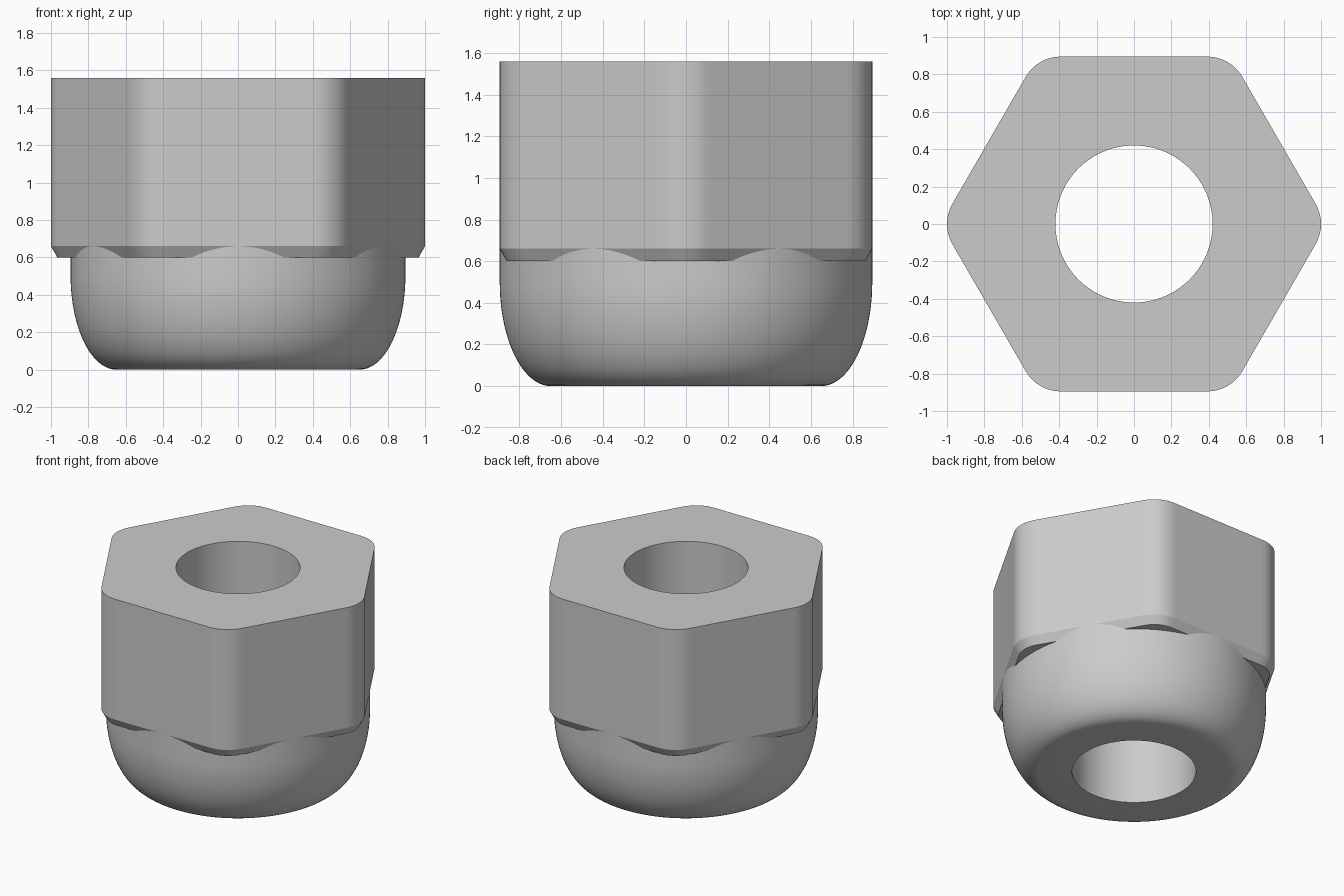
import bpy, bmesh, math

if "Cube" in bpy.data.objects:
    bpy.data.objects.remove(bpy.data.objects["Cube"], do_unlink=True)

SEGMENTS = 240
APOTHEM = 0.895        # half the distance across the flats
FILLET = 0.216         # rounding of the six vertical corners
BORE = 0.42
TOP, SEAT, CHAMFER_TOP = 1.56, 0.60, 0.66
INSET = 0.034          # how far the lower chamfer steps in

steel = bpy.data.materials.new("grey steel")
steel.use_nodes = True
colour = (0.6, 0.6, 0.6, 1)
steel.diffuse_color = colour
steel.node_tree.nodes["Principled BSDF"].inputs["Base Color"].default_value = colour


def circle(radius):
    return lambda angle: radius


def rounded_hexagon(inset):
    """Polar radius of a hexagon with filleted corners, corners on the x axis."""
    apothem, fillet = APOTHEM - inset, FILLET - inset
    centre = (apothem - fillet) / math.cos(math.pi / 6)
    flat_end = (apothem - fillet) * math.tan(math.pi / 6)

    def radius(angle):
        off = abs((angle + math.pi / 6) % (math.pi / 3) - math.pi / 6)
        from_flat = math.pi / 6 - off
        if apothem * math.tan(from_flat) <= flat_end:
            return apothem / math.cos(from_flat)
        return centre * math.cos(off) + math.sqrt(fillet ** 2 - (centre * math.sin(off)) ** 2)
    return radius


def loft(name, sections):
    """Bridge a closed loop of (radius function, height) rings around z."""
    bm = bmesh.new()
    rings = []
    for radius, z in sections:
        ring = []
        for i in range(SEGMENTS):
            a = math.tau * i / SEGMENTS
            ring.append(bm.verts.new((radius(a) * math.cos(a), radius(a) * math.sin(a), z)))
        rings.append(ring)
    for k, low in enumerate(rings):
        high = rings[(k + 1) % len(rings)]
        for i in range(SEGMENTS):
            j = (i + 1) % SEGMENTS
            bm.faces.new((low[i], low[j], high[j], high[i]))
    bmesh.ops.recalc_face_normals(bm, faces=bm.faces)
    mesh = bpy.data.meshes.new(name)
    bm.to_mesh(mesh)
    bm.free()
    mesh.materials.append(steel)
    obj = bpy.data.objects.new(name, mesh)
    bpy.context.collection.objects.link(obj)
    bpy.ops.object.select_all(action="DESELECT")
    obj.select_set(True)
    bpy.context.view_layer.objects.active = obj
    bpy.ops.object.shade_smooth_by_angle(angle=math.radians(25))
    return obj


# Hexagonal body with a chamfered lower rim and a round bore
loft("hex_body", [
    (circle(BORE), SEAT),
    (rounded_hexagon(INSET), SEAT),
    (rounded_hexagon(0), CHAMFER_TOP),
    (rounded_hexagon(0), TOP),
    (circle(BORE), TOP),
])

# Rounded collar below, with an elliptical shoulder and a flat base
STEPS, SHOULDER, BASE_RADIUS = 20, 0.50, 0.65
collar = [(circle(BORE), SEAT), (circle(BORE), 0)]
for s in range(STEPS + 1):
    t = math.pi / 2 * s / STEPS
    r = BASE_RADIUS + (APOTHEM - BASE_RADIUS) * math.sin(t)
    collar.append((circle(r), SHOULDER * (1 - math.cos(t))))
collar.append((circle(APOTHEM), CHAMFER_TOP))
loft("rounded_collar", collar)
